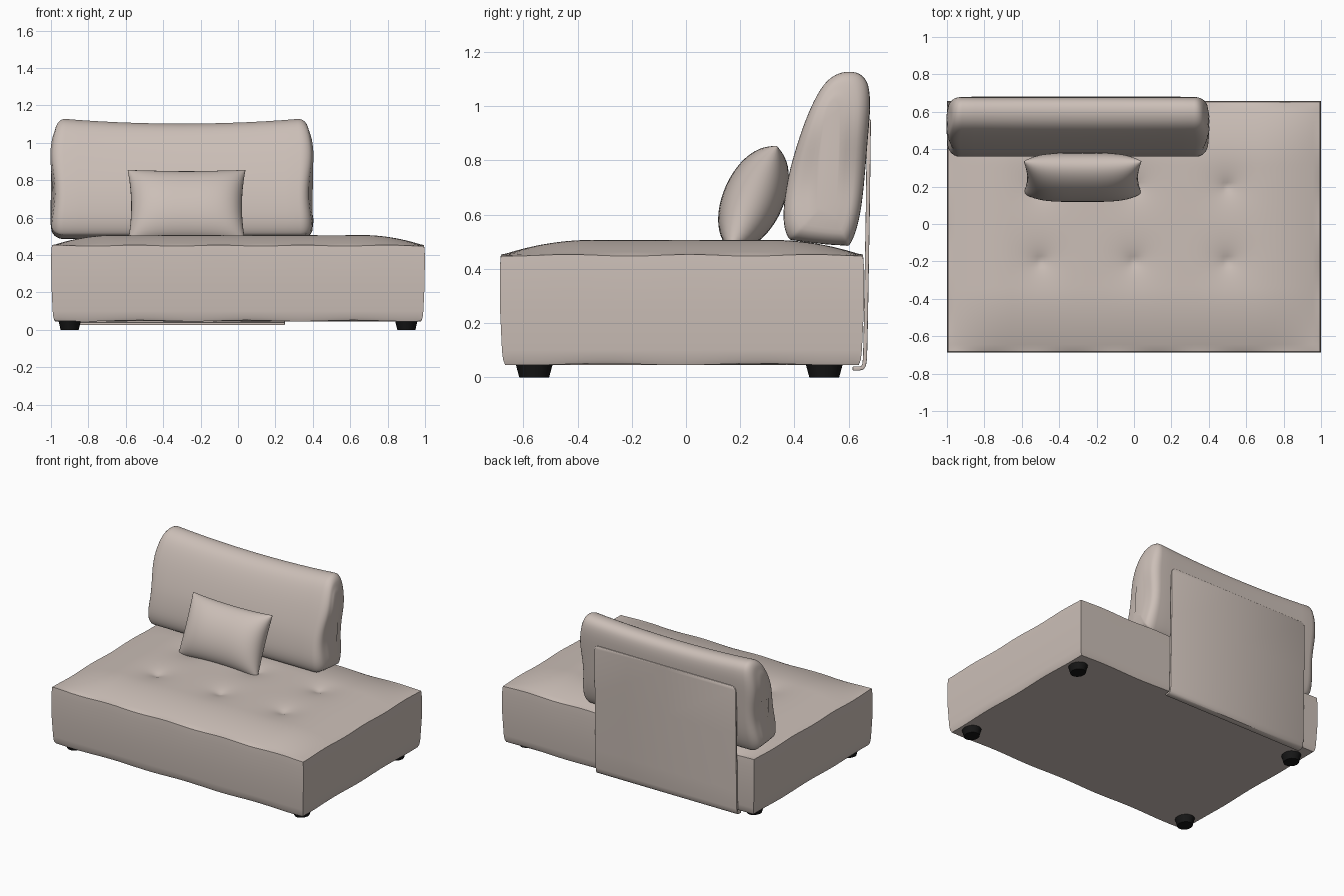
import bpy, bmesh, math
from mathutils import Vector

cube = bpy.data.objects.get("Cube")
if cube:
    bpy.data.objects.remove(cube, do_unlink=True)


def material(name, rgb, rough):
    m = bpy.data.materials.new(name)
    m.use_nodes = True
    color = (*rgb, 1)
    m.diffuse_color = color
    bsdf = m.node_tree.nodes["Principled BSDF"]
    bsdf.inputs["Base Color"].default_value = color
    bsdf.inputs["Roughness"].default_value = rough
    return m


FABRIC = material("beige fabric", (0.60, 0.52, 0.475), 0.8)
BLACK = material("black plastic", (0.008, 0.008, 0.008), 0.5)


def finish(name, bm, mat, angle=40):
    bmesh.ops.remove_doubles(bm, verts=bm.verts, dist=0.0002)
    bmesh.ops.recalc_face_normals(bm, faces=bm.faces)
    mesh = bpy.data.meshes.new(name)
    bm.to_mesh(mesh)
    bm.free()
    mesh.materials.append(mat)
    ob = bpy.data.objects.new(name, mesh)
    bpy.context.collection.objects.link(ob)
    bpy.ops.object.select_all(action='DESELECT')
    ob.select_set(True)
    bpy.context.view_layer.objects.active = ob
    bpy.ops.object.shade_smooth_by_angle(angle=math.radians(angle))
    return ob


def bridge(bm, rings, closed=True):
    """Skin a list of equally long vertex rows with quads."""
    for a, b in zip(rings, rings[1:]):
        n = len(a)
        for i in range(n if closed else n - 1):
            j = (i + 1) % n
            bm.faces.new((a[i], a[j], b[j], b[i]))


def smooth_loop(pts, steps=5):
    """Closed Catmull-Rom curve through the points."""
    pts = [Vector(p) for p in pts]
    out = []
    for i in range(len(pts)):
        a, b, c, d = (pts[(i + k) % len(pts)] for k in (-1, 0, 1, 2))
        for s in range(steps):
            t = s / steps
            out.append(0.5 * (2 * b + (c - a) * t + (2 * a - 5 * b + 4 * c - d) * t ** 2
                              + (3 * b - a - 3 * c + d) * t ** 3))
    return out


# Seat block: domed and tufted top, slightly bulging walls, wavy seams
HX, HY, YC = 0.995, 0.668, -0.015
TUFTS = [(x, y) for x in (-0.5, 0, 0.5) for y in (-0.2, 0.2)]


def rise(d):
    return 1 - (1 - min(d / 0.34, 1)) ** 2


def seat_height(x, y):
    z = 0.45 + 0.057 * rise(HX - abs(x)) * rise(HY - abs(y - YC))
    for tx, ty in TUFTS:
        r = math.hypot(x - tx, y - ty)
        z -= 0.03 * math.exp(-r / 0.05) + 0.006 * math.exp(-(r / 0.13) ** 2)
    return z


bm = bmesh.new()
bmesh.ops.create_grid(bm, x_segments=100, y_segments=68, size=1)
for v in bm.verts:
    v.co = (v.co.x * HX, v.co.y * HY + YC, 0)
    v.co.z = seat_height(v.co.x, v.co.y)
edges = [e for e in bm.edges if e.is_boundary]
for e_vert in {v for e in edges for v in e.verts}:
    e_vert.co.z += 0.003 * math.sin(14 * (e_vert.co.x + e_vert.co.y))
for z, grow in ((0.40, 0.004), (0.25, 0.003), (0.10, -0.004), (0.065, -0.008), (0.048, -0.016)):
    geom = bmesh.ops.extrude_edge_only(bm, edges=edges)["geom"]
    edges = [g for g in geom if isinstance(g, bmesh.types.BMEdge)]
    for v in (g for g in geom if isinstance(g, bmesh.types.BMVert)):
        fx, fy = v.co.x / HX, (v.co.y - YC) / HY
        if abs(fx) > 0.97:
            v.co.x = math.copysign(HX + grow, fx)
        if abs(fy) > 0.97:
            v.co.y = YC + math.copysign(HY + grow, fy)
        v.co.z = z + (0.003 * math.sin(11 * (v.co.x - v.co.y)) if z < 0.06 else 0)
bmesh.ops.contextual_create(bm, geom=edges)
finish("seat_block", bm, FABRIC)

# Back cushion: side profile lofted along x with rounded ends and a sagging top
profile = smooth_loop([(0.375, 0.52), (0.36, 0.61), (0.385, 0.77), (0.445, 0.96), (0.51, 1.085),
                       (0.58, 1.13), (0.65, 1.117), (0.678, 1.04), (0.668, 0.85), (0.645, 0.62),
                       (0.61, 0.5), (0.57, 0.487), (0.42, 0.502)])
mid = Vector((0.525, 0.81))
X0, HALF, R = -0.3, 0.69, 0.06
stations = [(HALF + 0.008, 0.11), (HALF + 0.005, 0.085)]
for k in range(7):
    t = math.pi / 2 * k / 6
    stations.append((HALF - R * (1 - math.cos(t)), R * (1 - math.sin(t))))
half = stations + [(HALF * s, 0) for s in (0.8, 0.65, 0.5, 0.35, 0.2)]
row = [(-x, i) for x, i in half] + [(0, 0)] + half[::-1]
bm = bmesh.new()
rings = []
for x, inset in row:
    ring = []
    for p in profile:
        q = p - mid
        y = mid.x + q.x * (1 - inset / 0.155)
        z = mid.y + q.y * (1 - inset / 0.32)
        top = max(0, (z - 0.75) / 0.38)
        z -= 0.03 * top * (1 - (x / HALF) ** 2)
        wave = 0.01 * math.cos((z - 0.52) * 15) * (x / HALF) ** 7
        ring.append(bm.verts.new((X0 + x + wave - 0.01 * top * (x / HALF) ** 7, y, z)))
    rings.append(ring)
bridge(bm, rings)
bm.faces.new(rings[0])
bm.faces.new(rings[-1][::-1])
finish("back_cushion", bm, FABRIC, 50)

# Scatter pillow: two puffed sheets with pinched edges and pointed corners
bm = bmesh.new()
N, M = 28, 24
for side in (-1, 1):
    rows = []
    for j in range(M + 1):
        v = math.sin(math.pi * (j / M - 0.5))
        line = []
        for i in range(N + 1):
            u = math.sin(math.pi * (i / N - 0.5))
            puff = math.sqrt(max(0, (1 - u ** 4) * (1 - v * v)))
            line.append(bm.verts.new((0.315 * u * (1 - 0.06 * (1 - v * v)), side * 0.112 * puff,
                                      0.212 * v * (1 - 0.06 * (1 - u * u)))))
        rows.append(line)
    bridge(bm, rows, closed=False)
pillow = finish("scatter_pillow", bm, FABRIC, 70)
pillow.location = (-0.275, 0.249, 0.66)
pillow.rotation_euler.x = math.radians(-24)

# Rear support panel: thin plate that curls under the seat
bm = bmesh.new()
path = [(0.682, 0.951, 0.03), (0.682, 0.943, 0.01), (0.682, 0.925, 0), (0.678, 0.6, 0),
        (0.671, 0.2, 0), (0.668, 0.07, 0), (0.664, 0.042, 0), (0.655, 0.029, 0),
        (0.64, 0.025, 0), (0.615, 0.025, 0)]
rows = [[bm.verts.new((x, y, z)) for x in (-0.87 + i, -0.31, 0.25 - i)] for y, z, i in path]
bridge(bm, rows, closed=False)
panel = finish("back_panel", bm, FABRIC, 35)
# Thicken toward the seat
bpy.context.view_layer.update()
solid = panel.modifiers.new("thickness", 'SOLIDIFY')
solid.thickness = 0.015
solid.offset = -1 if panel.data.polygons[6].normal.y > 0 else 1
bevel = panel.modifiers.new("soft_edge", 'BEVEL')
bevel.width = 0.003
bevel.segments = 2
bevel.angle_limit = math.radians(50)

# Feet: short tapered cylinders
for side, sx in (("left", 1), ("right", -1)):
    for end, y in (("front", -0.56), ("back", 0.51)):
        bm = bmesh.new()
        bmesh.ops.create_cone(bm, cap_ends=True, segments=16, radius1=0.055, radius2=0.07, depth=0.055)
        foot = finish(f"{end}_{side}_foot", bm, BLACK)
        foot.location = (sx * 0.9, y, 0.0275)
        foot.scale.x = 0.88
